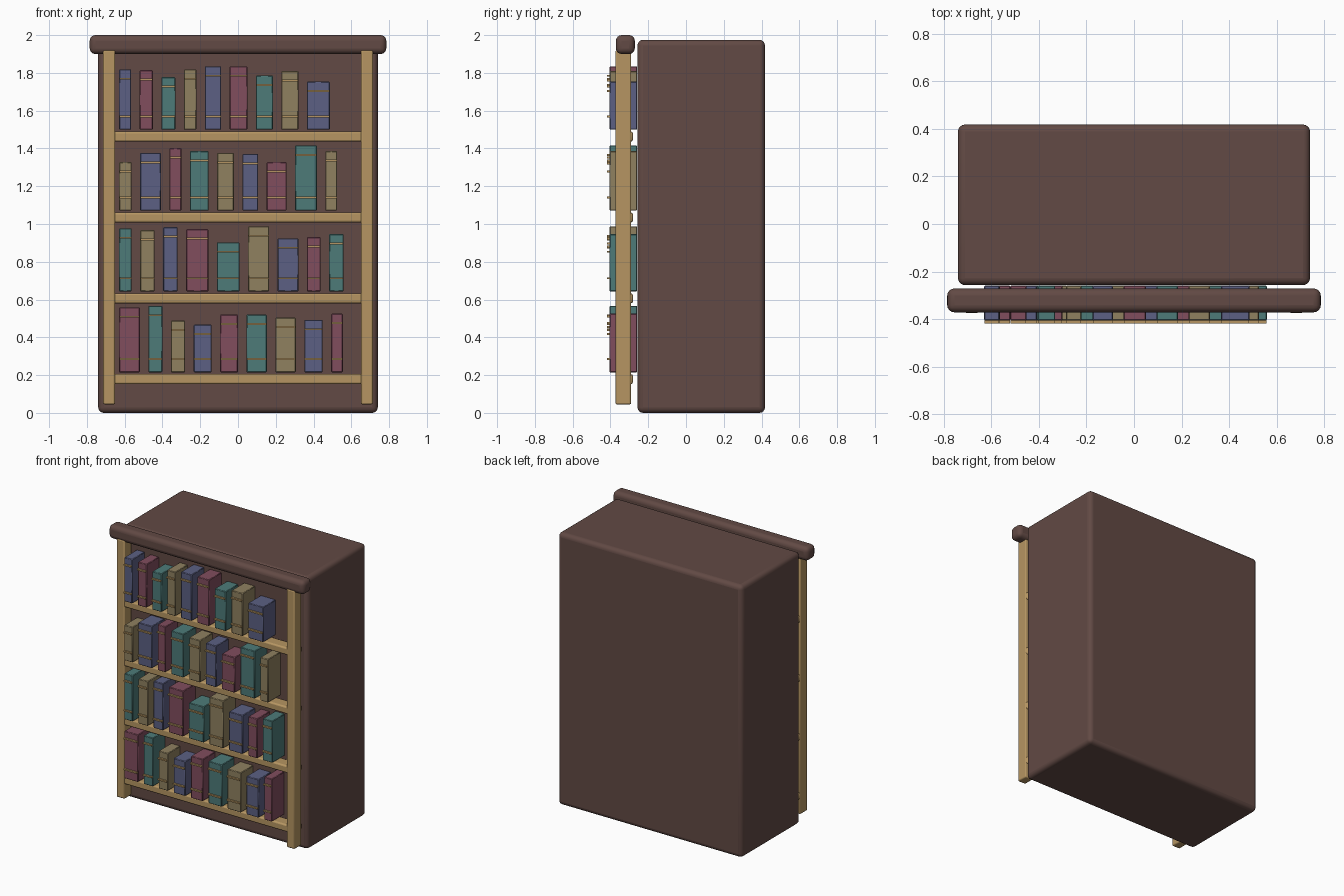
import bpy

if "Cube" in bpy.data.objects:
    bpy.data.objects.remove(bpy.data.objects["Cube"])


def material(name, rgb):
    m = bpy.data.materials.new(name)
    m.diffuse_color = [(c / 255) ** 2.2 for c in rgb] + [1]
    m.use_nodes = True
    m.node_tree.nodes["Principled BSDF"].inputs["Base Color"].default_value = m.diffuse_color
    return m


BROWN = material("dark_wood", (98, 75, 70))
TAN = material("light_wood", (180, 148, 98))
COVERS = [material("red_cover", (128, 78, 94)),
          material("teal_cover", (78, 122, 120)),
          material("olive_cover", (142, 128, 96)),
          material("blue_cover", (92, 96, 130))]


def box(name, x, y, z, mat, bevel=0.0, segments=2):
    """Box from (min, max) ranges with rounded edges."""
    bpy.ops.mesh.primitive_cube_add(
        size=1, location=[(r[0] + r[1]) / 2 for r in (x, y, z)])
    ob = bpy.context.object
    ob.name = name
    ob.scale = [r[1] - r[0] for r in (x, y, z)]
    bpy.ops.object.transform_apply(location=False, rotation=False, scale=True)
    ob.data.materials.append(mat)
    if bevel:
        mod = ob.modifiers.new("rounded", "BEVEL")
        mod.width = bevel
        mod.segments = segments
        bpy.ops.object.shade_smooth_by_angle()
    return ob


# Cabinet body and top rail
box("cabinet_body", (-0.74, 0.74), (-0.257, 0.418), (0, 1.975), BROWN, 0.03, 4)
box("top_rail", (-0.785, 0.785), (-0.371, -0.271), (1.9, 2.0), BROWN, 0.03, 4)

# Side posts
for side, name in ((-1, "left_post"), (1, "right_post")):
    box(name, sorted((side * 0.65, side * 0.714)), (-0.373, -0.29),
        (0.045, 1.92), TAN, 0.008)

# Books on each shelf, bottom row first: (width, height)
GAP, BOOK_START = 0.045, -0.63
ROWS = [
    [(.11, .344), (.075, .352), (.075, .273), (.095, .252), (.095, .305),
     (.108, .305), (.108, .289), (.097, .278), (.062, .31)],
    [(.067, .334), (.077, .324), (.077, .34), (.117, .33), (.12, .26),
     (.112, .345), (.11, .281), (.072, .287), (.077, .303)],
    [(.067, .257), (.11, .305), (.063, .331), (.1, .315), (.088, .305),
     (.084, .3), (.105, .257), (.115, .345), (.063, .315)],
    [(.064, .32), (.07, .315), (.075, .278), (.066, .32), (.086, .336),
     (.094, .336), (.09, .287), (.09, .31), (.121, .255)],
]
for row, books in enumerate(ROWS):
    # Shelf board
    base = 0.215 + row * 0.428
    box(f"shelf_{row + 1}", (-0.71, 0.71), (-0.37, -0.281),
        (base - 0.063, base - 0.01), TAN, 0.01)
    x = BOOK_START
    for i, (w, h) in enumerate(books):
        # Book and its two spine bands
        tag = f"{row + 1}_{i + 1}"
        box(f"book_{tag}", (x, x + w), (-0.405, -0.259), (base, base + h),
            COVERS[(row + i) % 4], 0.004, 1)
        for part, z in (("lower", base + 0.07), ("upper", base + h - 0.05)):
            box(f"{part}_spine_band_{tag}", (x + 0.002, x + w - 0.002),
                (-0.418, -0.403), (z - 0.005, z + 0.005), TAN)
        x += w + GAP
